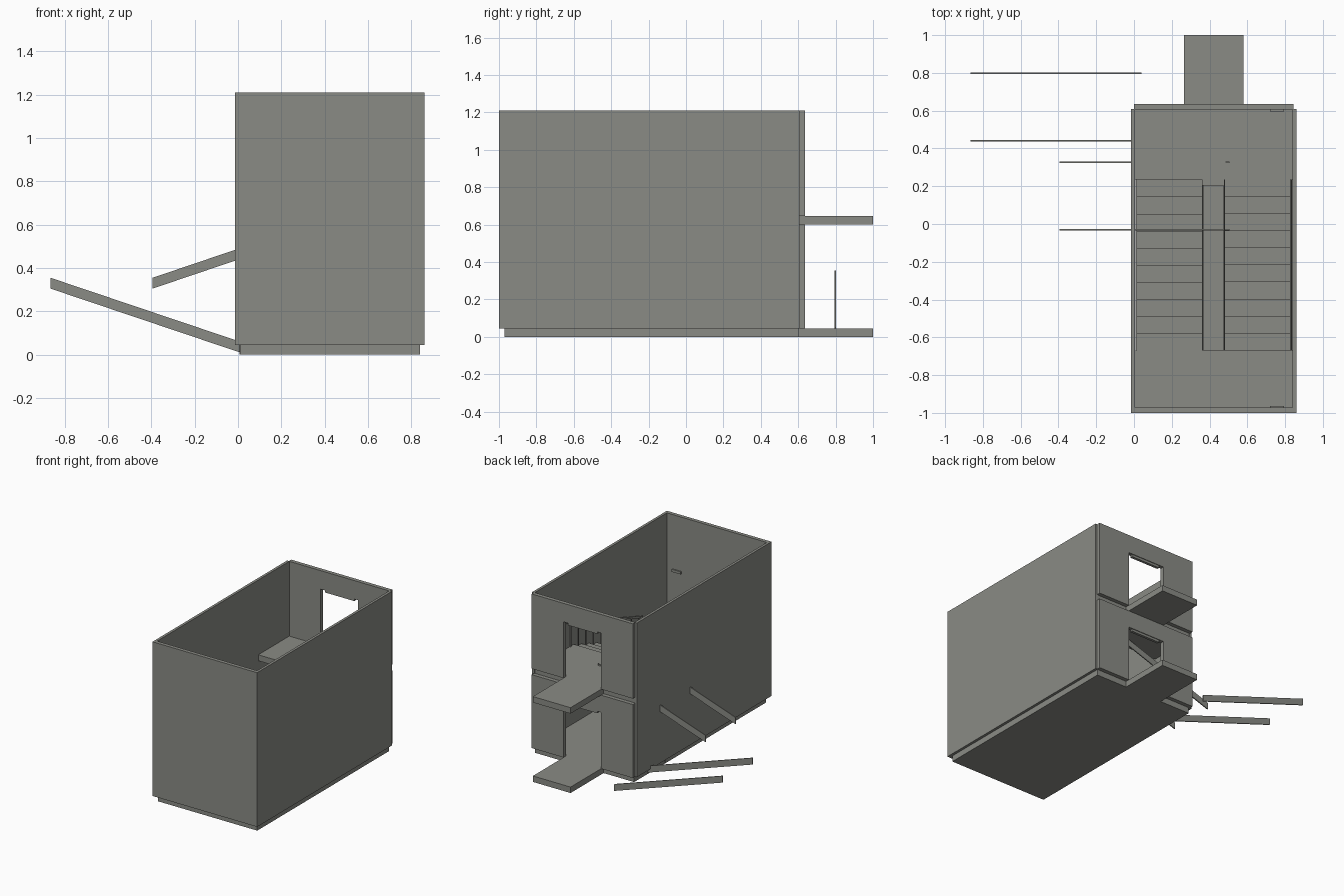
import bpy, bmesh

if "Cube" in bpy.data.objects:
    bpy.data.objects.remove(bpy.data.objects["Cube"])

mat = bpy.data.materials.new("concrete_grey")
mat.diffuse_color = (0.255, 0.26, 0.235, 1)
mat.use_nodes = True
mat.node_tree.nodes["Principled BSDF"].inputs["Base Color"].default_value = mat.diffuse_color


def finish(name, bm):
    bmesh.ops.recalc_face_normals(bm, faces=bm.faces)
    me = bpy.data.meshes.new(name)
    bm.to_mesh(me)
    bm.free()
    me.materials.append(mat)
    ob = bpy.data.objects.new(name, me)
    bpy.context.collection.objects.link(ob)
    return ob


def add_box(bm, x, y, z):
    vs = bmesh.ops.create_cube(bm, size=1)["verts"]
    for v in vs:
        for i, (a, b) in enumerate((x, y, z)):
            v.co[i] = a if v.co[i] < 0 else b


def box(name, x, y, z):
    bm = bmesh.new()
    add_box(bm, x, y, z)
    return finish(name, bm)


def add_prism(bm, pts, axis, a, b):
    """Extrude a 2D profile (horizontal, z) along x or y, from a to b."""
    def place(h, z):
        return (a, h, z) if axis == "x" else (h, a, z)
    face = bm.faces.new([bm.verts.new(place(h, z)) for h, z in pts])
    ext = bmesh.ops.extrude_face_region(bm, geom=[face])["geom"]
    d = (b - a, 0, 0) if axis == "x" else (0, b - a, 0)
    bmesh.ops.translate(bm, vec=d, verts=[g for g in ext if isinstance(g, bmesh.types.BMVert)])


def add_slope(bm, axis, a, b, h0, z0, h1, z1, tall):
    add_prism(bm, [(h0, z0), (h1, z1), (h1, z1 + tall), (h0, z0 + tall)], axis, a, b)


# Floor levels and stair layout
BASE, MID, TOP, SLAB = 0.045, 0.345, 0.645, 0.045
Y_BACK, Y_TURN, Y_IN = 0.235, -0.67, 0.605
STEPS = 10

# Slabs and landings
box("base_slab", (0.01, 0.84), (-0.97, Y_IN), (0, BASE))
box("middle_landing", (0.005, 0.84), (-0.972, Y_TURN), (MID - SLAB, MID))
box("upper_landing", (0.005, 0.84), (Y_BACK, Y_IN), (TOP - SLAB, TOP))
for name, z in (("lower", BASE), ("upper", TOP)):
    box(name + "_entry_platform", (0.265, 0.58), (Y_IN, 1.0), (z - SLAB, z))

# Outer walls
box("left_wall", (-0.015, 0.005), (-1, 0.608), (BASE, 1.21))
box("right_wall", (0.84, 0.86), (-1, 0.608), (BASE, 1.21))
box("front_wall", (0.005, 0.84), (-1, -0.972), (BASE, 1.21))

# Back walls with door openings, one per storey
for name, z0, z1, door in (("lower", BASE, 0.60, 0.47), ("upper", TOP, 1.21, 1.07)):
    bm = bmesh.new()
    add_prism(bm, [(0.0, z0), (0.265, z0), (0.265, door), (0.58, door),
                   (0.58, z0), (0.845, z0), (0.845, z1), (0.0, z1)], "y", Y_IN, 0.635)
    finish(name + "_back_wall", bm)
    box(name + "_door_header", (0.30, 0.545), (0.61, 0.63), (door - 0.018, door))


# Stair flights with stepped tops and sloping undersides
def flight(name, x, y0, y1, z0):
    run, rise = (y1 - y0) / STEPS, 0.3 / STEPS
    pts = [(y0, z0 - SLAB)]
    for i in range(STEPS):
        pts += [(y0 + i * run, z0 + (i + 1) * rise), (y0 + (i + 1) * run, z0 + (i + 1) * rise)]
    pts.append((y1, z0 + 0.3 - SLAB))
    bm = bmesh.new()
    add_prism(bm, pts, "x", *x)
    finish(name + "_stairs", bm)
    # Handrails with balusters on both sides
    bm = bmesh.new()
    for a in (x[0] + 0.002, x[1] - 0.009):
        add_slope(bm, "x", a, a + 0.007, y0, z0 + 0.19, y1, z0 + 0.49, 0.015)
        for i in range(STEPS):
            y = y0 + (i + 0.5) * run
            z = z0 + (i + 1) * rise
            add_box(bm, (a + 0.001, a + 0.006), (y - 0.003, y + 0.003), (z, z + 0.18))
    finish(name + "_railing", bm)


flight("lower", (0.007, 0.368), Y_BACK, Y_TURN, BASE)
flight("upper", (0.474, 0.836), Y_TURN, Y_BACK, MID)
box("stairwell_edge_beam", (0.36, 0.48), (0.205, Y_BACK), (TOP - SLAB, TOP))

# Sloping side boards projecting through the left side
for name, ys, x0, z0, x1, z1 in (("lower", (0.44, 0.797), -0.865, 0.305, 0.04, 0.0),
                                 ("upper", (-0.03, 0.327), -0.395, 0.305, 0.505, 0.61)):
    for side, y in zip(("front", "back"), ys):
        bm = bmesh.new()
        add_slope(bm, "y", y - 0.004, y + 0.004, x0, z0, x1, z1, 0.05)
        finish(name + "_" + side + "_side_board", bm)

# Small wall plates
box("front_wall_plate", (0.72, 0.795), (-0.972, -0.963), (0.78, 0.80))
box("back_wall_plate", (0.72, 0.795), (0.596, Y_IN), (1.08, 1.10))
